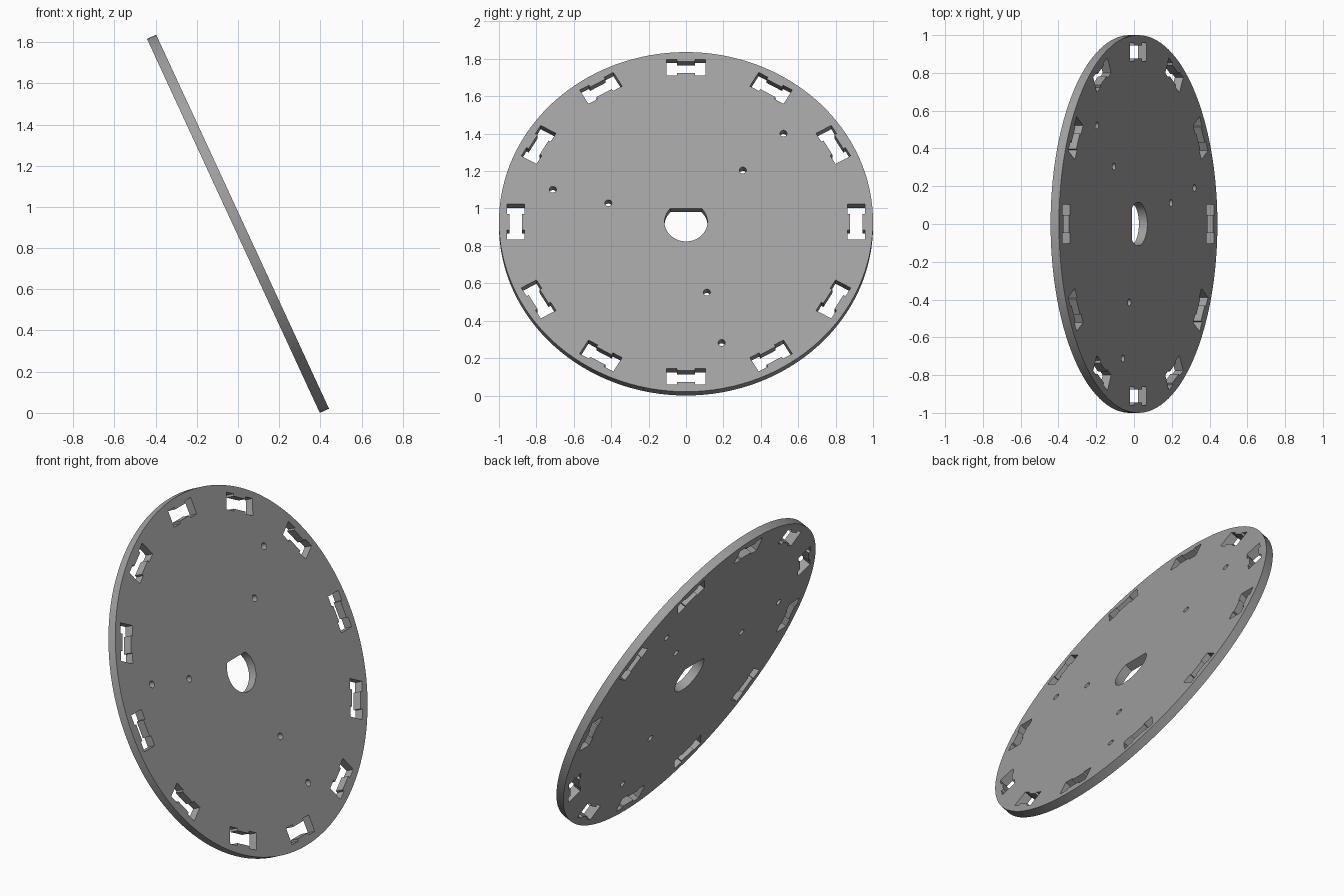
import bpy, bmesh, math
from mathutils import Matrix, Vector

if "Cube" in bpy.data.objects:
    bpy.data.objects.remove(bpy.data.objects["Cube"])

TILT = math.radians(24.8)
THICK = 0.049


def circle(radius, n, cx=0.0, cy=0.0):
    return [(cx + radius * math.cos(2 * math.pi * i / n),
             cy + radius * math.sin(2 * math.pi * i / n)) for i in range(n)]


def d_hole(radius, flat, n):
    # round bore cut off by a flat on its upper side
    a = math.asin(flat / radius)
    span = math.pi + 2 * a
    return [(radius * math.cos(math.pi - a + span * i / n),
             radius * math.sin(math.pi - a + span * i / n)) for i in range(n + 1)]


def slot(angle):
    # slot with wide ends and a narrow waist, turned around the centre
    r, half, waist, end, neck = 0.91, 0.047, 0.034, 0.104, 0.047
    pts = [(-end, -half), (-neck, -half), (-neck, -waist), (neck, -waist),
           (neck, -half), (end, -half), (end, half), (neck, half),
           (neck, waist), (-neck, waist), (-neck, half), (-end, half)]
    c, s = math.cos(angle), math.sin(angle)
    return [(c * x - s * (y + r), s * x + c * (y + r)) for x, y in pts]


# outlines: rim, centre bore, twelve slots, three pairs of pin holes
outlines = [circle(1.0, 128), d_hole(0.115, 0.08, 40)]
outlines += [slot(math.radians(30 * i)) for i in range(12)]
for deg in (45, 165, 285):
    a = math.radians(deg)
    for r in (0.43, 0.737):
        outlines.append(circle(0.019, 20, r * math.cos(a), r * math.sin(a)))

# extruded flat profile
curve = bpy.data.curves.new("disc_profile", 'CURVE')
curve.dimensions = '2D'
curve.fill_mode = 'BOTH'
curve.extrude = THICK / 2
for pts in outlines:
    spline = curve.splines.new('POLY')
    spline.points.add(len(pts) - 1)
    for p, (x, y) in zip(spline.points, pts):
        p.co = (x, y, 0, 1)
    spline.use_cyclic_u = True
disc = bpy.data.objects.new("slotted_disc", curve)
bpy.context.collection.objects.link(disc)
bpy.context.view_layer.objects.active = disc
disc.select_set(True)
bpy.ops.object.convert(target='MESH')
disc = bpy.context.object

# weld caps to walls, then lean the disc back
c, s = math.cos(TILT), math.sin(TILT)
height = 2 * c + THICK * s
lean = Matrix(((0, -s, c, 0), (1, 0, 0, 0), (0, c, s, height / 2), (0, 0, 0, 1)))
bm = bmesh.new()
bm.from_mesh(disc.data)
bmesh.ops.remove_doubles(bm, verts=bm.verts, dist=0.0005)
bmesh.ops.recalc_face_normals(bm, faces=bm.faces)
bm.transform(lean)
bm.to_mesh(disc.data)
bm.free()

grey = bpy.data.materials.new("grey")
grey.diffuse_color = (0.35, 0.35, 0.35, 1)
grey.use_nodes = True
grey.node_tree.nodes["Principled BSDF"].inputs["Base Color"].default_value = grey.diffuse_color
disc.data.materials.clear()
disc.data.materials.append(grey)
bpy.ops.object.shade_smooth_by_angle(angle=math.radians(30))
